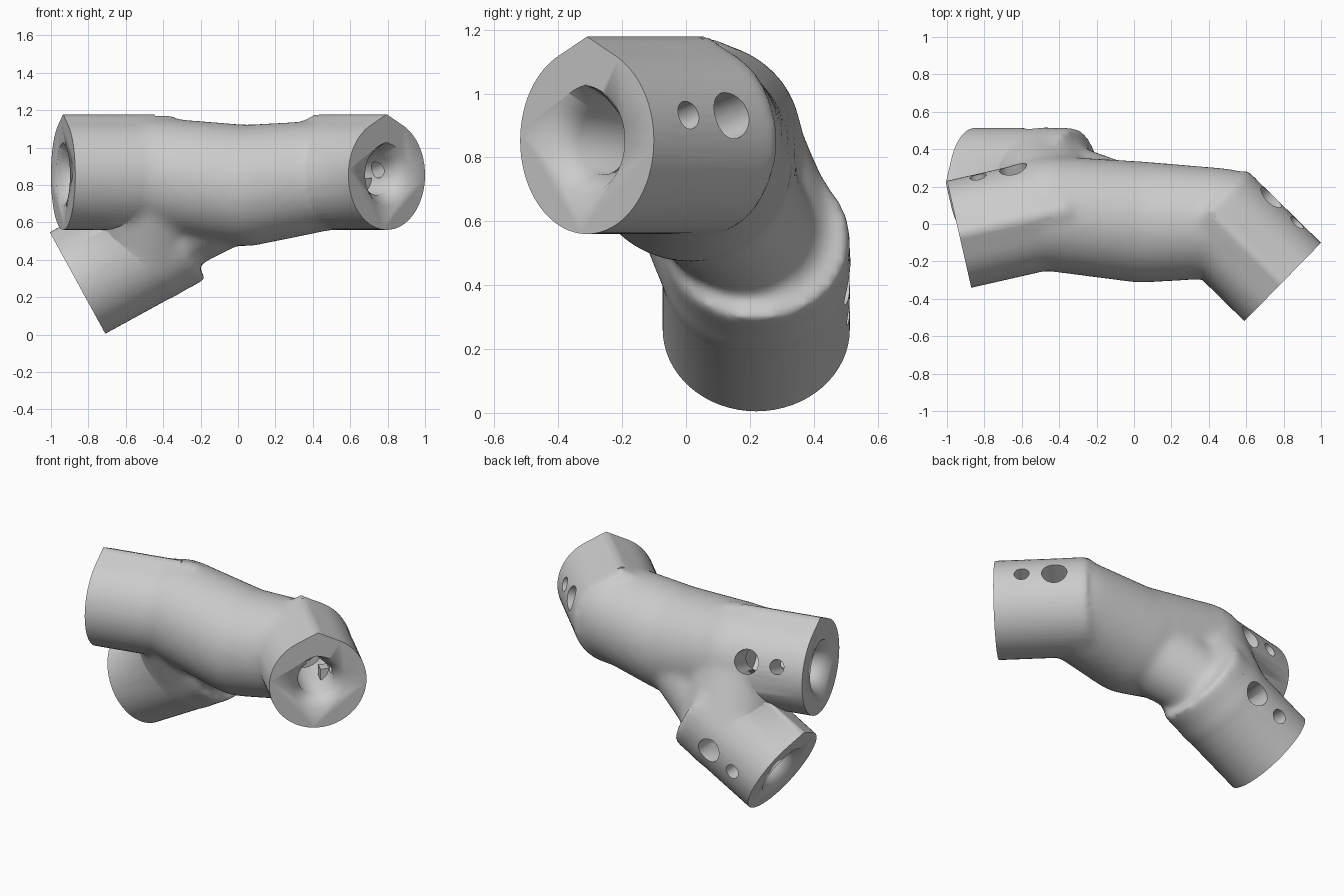
import bpy, bmesh, math
from mathutils import Matrix, Vector

if "Cube" in bpy.data.objects:
    bpy.data.objects.remove(bpy.data.objects["Cube"])

R = 0.293          # socket radius
PEAK = 1.11        # height of the teardrop ridge relative to the radius

grey = bpy.data.materials.new("warm_grey_plastic")
grey.use_nodes = True
grey.diffuse_color = (0.6, 0.6, 0.6, 1)
grey.node_tree.nodes["Principled BSDF"].inputs["Base Color"].default_value = (0.6, 0.6, 0.6, 1)


def make(name, bm):
    bmesh.ops.recalc_face_normals(bm, faces=bm.faces)
    mesh = bpy.data.meshes.new(name)
    bm.to_mesh(mesh)
    bm.free()
    mesh.materials.append(grey)
    ob = bpy.data.objects.new(name, mesh)
    bpy.context.collection.objects.link(ob)
    return ob


def frame(center, outward, up):
    """Socket space: x sideways, y up, -z runs into the part."""
    a, u = Vector(outward).normalized(), Vector(up).normalized()
    v = u.cross(a)
    m = Matrix((v, u, a)).transposed().to_4x4()
    m.translation = center
    return m


def teardrop(r, peak, n=64):
    """Circle whose top is drawn up to a ridge along two tangents."""
    half = math.acos(1 / peak)
    pts = []
    for i in range(n):
        t = 2 * math.pi * i / n
        off = abs((t + math.pi) % (2 * math.pi) - math.pi)
        k = r / math.cos(half - off) if off < half else r
        pts.append((k * math.sin(t), k * math.cos(t)))
    return pts


def loft(bm, m, sections):
    """Closed solid through (depth, radius, peak) sections."""
    rings = [[bm.verts.new(m @ Vector((x, y, -d))) for x, y in teardrop(r, p)]
             for d, r, p in sections]
    for a, b in zip(rings, rings[1:]):
        for i in range(len(a)):
            j = (i + 1) % len(a)
            bm.faces.new((a[i], a[j], b[j], b[i]))
    bm.faces.new(rings[0])
    bm.faces.new(rings[-1])


def capsule(bm, p, q, rp, rq):
    """Convex hull of two balls."""
    part = bmesh.new()
    for c, r in ((p, rp), (q, rq)):
        bmesh.ops.create_icosphere(part, subdivisions=4, radius=r, matrix=Matrix.Translation(c))
    hull = bmesh.ops.convex_hull(part, input=part.verts)
    bmesh.ops.delete(part, geom=list({g for g in hull["geom_interior"]}), context="VERTS")
    tmp = bpy.data.meshes.new("hull")
    part.to_mesh(tmp)
    part.free()
    bm.from_mesh(tmp)
    bpy.data.meshes.remove(tmp)


def apply(ob, kind, **settings):
    mod = ob.modifiers.new(kind, kind)
    for k, v in settings.items():
        setattr(mod, k, v)
    bpy.context.view_layer.objects.active = ob
    bpy.ops.object.modifier_apply(modifier=mod.name)


def combine(ob, other, operation):
    apply(ob, "BOOLEAN", object=other, operation=operation, solver="EXACT")
    bpy.data.objects.remove(other)


# Socket frames, with the side and tilt of their screw holes
sockets = {
    "right_socket": (frame((-0.935, -0.055, 0.853), (-0.975, -0.222, 0), (0, 0, 1)), -1, 18),
    "left_socket": (frame((0.795, -0.31, 0.853), (0.715, -0.70, 0), (0, 0, 1)), 1, 16),
    "lower_socket": (frame((-0.85, 0.22, 0.262), (-0.877, 0, -0.48), (-0.48, 0, 0.877)), -1, -5),
}
right, left, lower = (s[0] for s in sockets.values())

# Blended core: main limb, then the lower limb rising steeply into it
core = bmesh.new()
mid = Vector((0.04, 0.01, 0.797))
right_in, left_in, lower_in, lower_tip = (
    m @ Vector((0, 0, -d)) for m, d in ((right, 0.5), (left, 0.45), (lower, 0.42), (lower, 0.55)))
capsule(core, right_in, mid, R * 1.05, 0.325)
capsule(core, left_in, mid, R, 0.325)
capsule(core, lower_in, right_in, R * 1.02, R)
capsule(core, lower_tip, mid, 0.21, 0.27)
for m, depth in ((right, 0.6), (left, 0.56), (lower, 0.61)):
    loft(core, m, [(0.3, R, PEAK), (depth, R * 1.01, PEAK)])
body = make("connector_body", core)
apply(body, "REMESH", mode="VOXEL", voxel_size=0.02)
apply(body, "SMOOTH", factor=0.5, iterations=16)

# Crisp socket ends
for name, (m, side, tilt) in sockets.items():
    bm = bmesh.new()
    loft(bm, m, [(0, R, PEAK), (0.5, R, PEAK)])
    combine(body, make(name, bm), "UNION")

# Bores, screw holes and the small key tab in each bore
for name, (m, side, tilt) in sockets.items():
    bm = bmesh.new()
    loft(bm, m, [(-0.02, 0.181, 1.001), (0.075, 0.107, 1.36), (0.45, 0.107, 1.36)])
    combine(body, make(name + "_bore", bm), "DIFFERENCE")
    turn = math.radians(tilt)
    out = Vector((side * math.cos(turn), math.sin(turn), 0))
    for depth, r in ((0.167, 0.045), (0.36, 0.075)):
        hole = bmesh.new()
        place = Matrix.Translation(out * 0.22 + Vector((0, 0, -depth))) @ \
            out.to_track_quat("Z", "Y").to_matrix().to_4x4()
        bmesh.ops.create_cone(hole, cap_ends=True, segments=40, radius1=r, radius2=r,
                              depth=0.36, matrix=m @ place)
        combine(body, make(name + "_screw_hole", hole), "DIFFERENCE")
    tab = bmesh.new()
    place = Matrix.Translation((side * 0.09, -0.05, -0.25))
    bmesh.ops.create_cube(tab, size=0.07, matrix=m @ place)
    combine(body, make(name + "_key_tab", tab), "UNION")

body.data.materials.clear()
body.data.materials.append(grey)
bpy.ops.object.select_all(action="DESELECT")
body.select_set(True)
bpy.context.view_layer.objects.active = body
bpy.ops.object.shade_smooth_by_angle(angle=math.radians(54))
